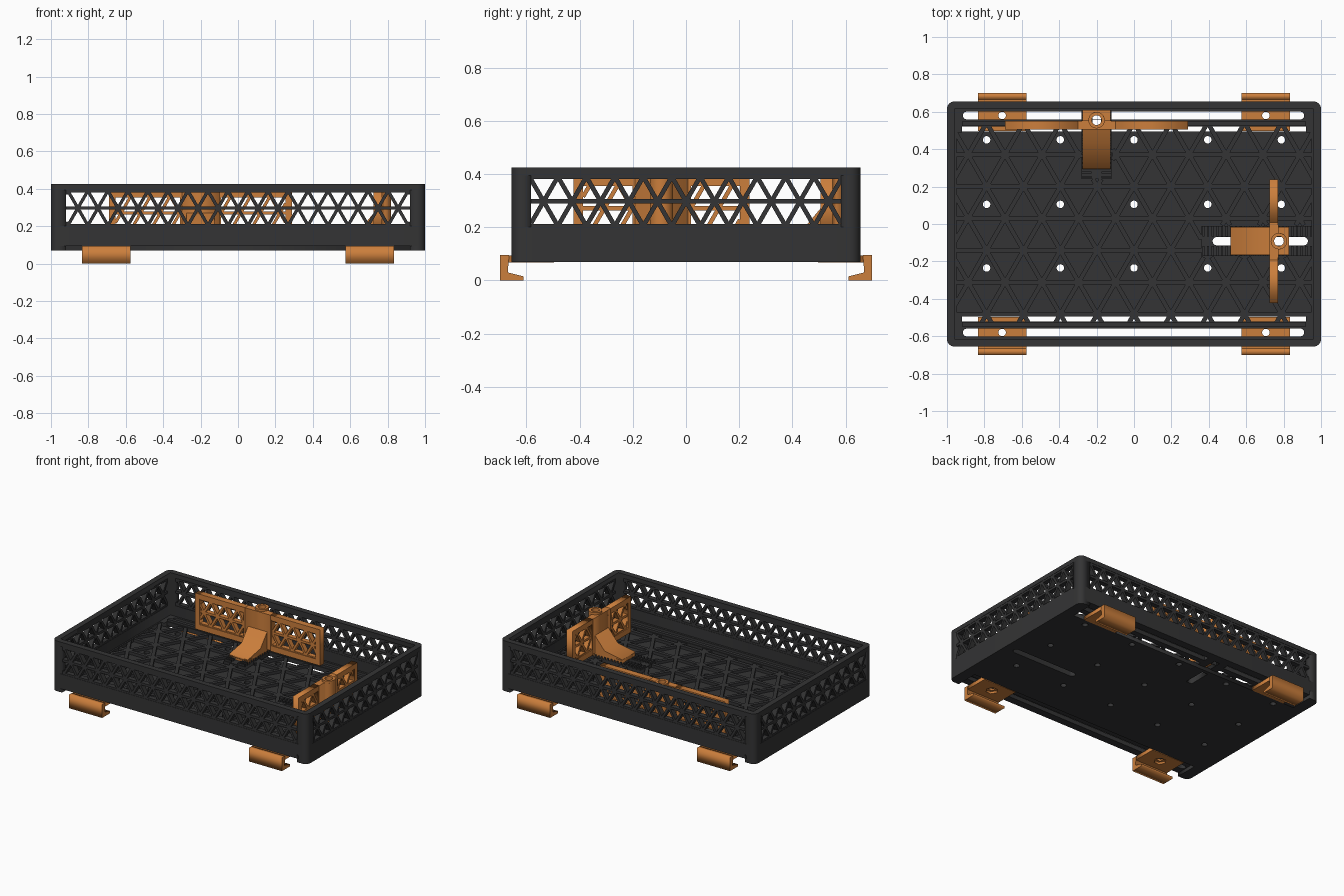
import bpy, bmesh, math
from mathutils import Matrix, Vector

cube = bpy.data.objects.get("Cube")
if cube:
    bpy.data.objects.remove(cube)


def material(name, rgb):
    m = bpy.data.materials.new(name)
    m.use_nodes = True
    m.diffuse_color = (*rgb, 1)
    m.node_tree.nodes["Principled BSDF"].inputs["Base Color"].default_value = (*rgb, 1)
    return m


DARK = material("charcoal plastic", (0.034, 0.034, 0.035))
ORANGE = material("orange plastic", (0.6, 0.21, 0.045))
FLAT = Matrix.Identity(4)
XZ = Matrix.Rotation(math.pi / 2, 4, 'X')          # drawing plane x-z, depth along -y
YZ = Matrix(((0, 0, 1, 0), (1, 0, 0, 0), (0, 1, 0, 0), (0, 0, 0, 1)))  # plane y-z, depth along x


def add_object(name, mesh, mat, matrix):
    mesh.transform(matrix)
    mesh.materials.clear()
    mesh.materials.append(mat)
    ob = bpy.data.objects.new(name, mesh)
    bpy.context.collection.objects.link(ob)
    return ob


def plate(name, loops, z0, z1, mat, matrix=FLAT):
    """Extruded outline; loops after the first are holes."""
    cu = bpy.data.curves.new(name, 'CURVE')
    cu.dimensions, cu.fill_mode, cu.extrude = '2D', 'BOTH', (z1 - z0) / 2
    for loop in loops:
        sp = cu.splines.new('POLY')
        sp.points.add(len(loop) - 1)
        for p, (x, y) in zip(sp.points, loop):
            p.co = (x, y, 0, 1)
        sp.use_cyclic_u = True
    tmp = bpy.data.objects.new(name + " outline", cu)
    bpy.context.collection.objects.link(tmp)
    bpy.context.view_layer.update()
    mesh = bpy.data.meshes.new_from_object(tmp.evaluated_get(bpy.context.evaluated_depsgraph_get()))
    bpy.data.objects.remove(tmp)
    mesh.name = name
    return add_object(name, mesh, mat, matrix @ Matrix.Translation((0, 0, (z0 + z1) / 2)))


def rect(x0, x1, y0, y1):
    return [(x0, y0), (x1, y0), (x1, y1), (x0, y1)]


def arc(cx, cy, r, a0, a1, n=8):
    return [(cx + r * math.cos(math.radians(a0 + (a1 - a0) * i / n)),
             cy + r * math.sin(math.radians(a0 + (a1 - a0) * i / n))) for i in range(n + 1)]


def circle(cx, cy, r, n=20):
    return arc(cx, cy, r, 0, 360, n)[:-1]


def slot(x0, x1, y, r):
    return arc(x1 - r, y, r, -90, 90) + arc(x0 + r, y, r, 90, 270)


def rounded(hx, hy, r):
    return (arc(hx - r, hy - r, r, 0, 90) + arc(r - hx, hy - r, r, 90, 180)
            + arc(r - hx, r - hy, r, 180, 270) + arc(hx - r, r - hy, r, 270, 360))


def boxes(name, spans, mat, matrix=FLAT):
    """Many boxes in one mesh, each given as x0, x1, y0, y1, z0, z1."""
    bm = bmesh.new()
    for x0, x1, y0, y1, z0, z1 in spans:
        m = Matrix.Translation(((x0 + x1) / 2, (y0 + y1) / 2, (z0 + z1) / 2))
        bmesh.ops.create_cube(bm, size=1, matrix=m @ Matrix.Diagonal((x1 - x0, y1 - y0, z1 - z0, 1)))
    mesh = bpy.data.meshes.new(name)
    bm.to_mesh(mesh)
    return add_object(name, mesh, mat, matrix)


def clip(p, d, t0, t1, r):
    """Part of the line p + t*d inside the rectangle r."""
    for k in (0, 1):
        lo, hi = r[2 * k], r[2 * k + 1]
        if abs(d[k]) < 1e-6:
            if not lo < p[k] < hi:
                return None
            continue
        a, b = sorted(((lo - p[k]) / d[k], (hi - p[k]) / d[k]))
        t0, t1 = max(t0, a), min(t1, b)
    return (t0, t1) if t1 - t0 > 0.005 else None


def lattice(name, area, origin, side, width, z0, z1, mat, matrix=FLAT, voids=()):
    """Triangular grid of bars clipped to an area, leaving voids open."""
    bm = bmesh.new()
    for angle in (0, 60, 120):
        d = Vector((math.cos(math.radians(angle)), math.sin(math.radians(angle))))
        n = Vector((-d.y, d.x))
        for i in range(-30, 31):
            p = Vector(origin) + n * (i * side * math.sqrt(3) / 2)
            span = clip(p, d, -5, 5, area)
            parts = [span] if span else []
            for v in voids:
                kept = []
                for a, b in parts:
                    c = clip(p, d, a, b, v)
                    kept += [(a, c[0]), (c[1], b)] if c else [(a, b)]
                parts = [q for q in kept if q[1] - q[0] > 0.005]
            for a, b in parts:
                c = p + d * ((a + b) / 2)
                m = Matrix.Translation((c.x, c.y, (z0 + z1) / 2)) @ Matrix.Rotation(math.radians(angle), 4, 'Z')
                bmesh.ops.create_cube(bm, size=1, matrix=m @ Matrix.Diagonal((b - a, width, z1 - z0, 1)))
    mesh = bpy.data.meshes.new(name)
    bm.to_mesh(mesh)
    return add_object(name, mesh, mat, matrix)


# Walls: lower band, top rim, corner posts and end feet
HX, HY, T, R = 1.0, 0.655, 0.04, 0.04
WX, WY = 0.92, 0.583
ring = [rounded(HX, HY, R), rect(T - HX, HX - T, T - HY, HY - T)]
plate("wall_lower_band", ring, 0.095, 0.2, DARK)
plate("wall_top_rim", ring, 0.395, 0.425, DARK)
post = [(WX, HY - T), (HX - T, HY - T), (HX - T, WY), (HX, WY)] + arc(HX - R, HY - R, R, 0, 90) + [(WX, HY)]
foot = ([(WX, -HY)] + arc(HX - R, R - HY, R, 270, 360) + arc(HX - R, HY - R, R, 0, 90)
        + [(WX, HY), (WX, 0.49), (0.95, 0.49), (0.95, -0.49), (WX, -0.49)])
for sx in (-1, 1):
    side = "left" if sx > 0 else "right"
    plate(side + "_end_foot", [[(sx * x, y) for x, y in foot]], 0.07, 0.125, DARK)
    for sy in (-1, 1):
        plate(side + "_corner_post", [[(sx * x, sy * y) for x, y in post]], 0.2, 0.395, DARK)
    # Open triangular walls
    c = sx * (HX - T / 2)
    lattice(side + "_wall_lattice", (-WY, WY, 0.2, 0.395), (0, 0.297), 0.107, 0.017,
            c - 0.018, c + 0.018, DARK, YZ)
    c = sx * (HY - T / 2)
    lattice(("front" if sx > 0 else "back") + "_wall_lattice", (-WX, WX, 0.2, 0.395), (0, 0.297),
            0.107, 0.017, c - 0.018, c + 0.018, DARK, XZ)

# Floor with screw holes and adjustment slots
AX, AY = -0.2, -0.092
side_slot = slot(0.42, 0.93, AY, 0.0225)
back_slot = rect(AX - 0.0225, AX + 0.0225, 0.31, 0.47)
holes = [circle(i * 0.394, y, 0.02) for i in range(-2, 3) for y in (0.45, 0.105, -0.235)]
plate("floor", [rect(-0.965, 0.965, -0.495, 0.495), side_slot, back_slot] + holes, 0.07, 0.1, DARK)
voids = [(0.36, 0.97, AY - 0.085, AY + 0.085), (AX - 0.085, AX + 0.085, 0.24, 0.54)]
voids += [(i * 0.394 - 0.02, i * 0.394 + 0.02, y - 0.02, y + 0.02)
          for i in range(-2, 3) for y in (0.45, 0.105, -0.235)]
lattice("floor_ribs", (-0.96, 0.96, -0.53, 0.53), (0.0985, 0.03), 0.197, 0.024, 0.095, 0.12, DARK, voids=voids)

# Slotted rails along front and back
for s in (-1, 1):
    inner = [(-0.965, 0.52), (0.965, 0.52)]
    if s > 0:
        inner[1:1] = [(AX - 0.025, 0.52), (AX - 0.025, 0.555), (AX + 0.025, 0.555), (AX + 0.025, 0.52)]
    outline = inner + [(0.965, 0.62), (-0.965, 0.62)]
    loops = [outline, slot(-0.915, 0.91, 0.58, 0.021)]
    plate("slotted_rail", [[(x, s * y) for x, y in lp] for lp in loops], 0.095, 0.125, DARK)
    y0, y1 = sorted((s * 0.525, s * 0.548))
    spans = [(-0.92, 0.92, y0, y1, 0.12, 0.14)]
    if s > 0:
        spans = [(-0.92, AX - 0.08, y0, y1, 0.12, 0.14), (AX + 0.08, 0.92, y0, y1, 0.12, 0.14)]
    boxes("rail_ridge", spans, DARK)

# Ribbed tracks for the sliding stops
plate("side_track", [rect(0.36, 0.965, AY - 0.08, AY + 0.08), side_slot], 0.095, 0.125, DARK)
plate("back_track", [rect(AX - 0.08, AX + 0.08, 0.24, 0.62),
                     rect(AX - 0.0225, AX + 0.0225, 0.31, 0.59)], 0.095, 0.125, DARK)
for name, start, count, place in (
        ("side_track_teeth", 0.365, 24, Matrix.Translation((0, AY, 0))),
        ("back_track_teeth", 0.245, 15, Matrix.Translation((AX, 0, 0)) @ Matrix(((0, 1, 0, 0), (1, 0, 0, 0), (0, 0, 1, 0), (0, 0, 0, 1))))):
    teeth = boxes(name, [(start + i * 0.025, start + i * 0.025 + 0.012, min(s * 0.026, s * 0.08),
                          max(s * 0.026, s * 0.08), 0.12, 0.137) for i in range(count) for s in (-1, 1)],
                  DARK, place)


# Sliding stops: slotted foot, ramp, screw column and latticed panel
def stop(name, half, place):
    hole = circle(0, 0, 0.026)
    plate(name + "_base", [rect(-0.075, 0.075, -0.055, 0.26), hole], 0.125, 0.15, ORANGE, place)
    ramp = [(0.045, 0.14), (0.26, 0.14), (0.26, 0.155), (0.125, 0.18), (0.05, 0.27), (0.045, 0.27)]
    plate(name + "_ramp", [ramp], -0.075, 0.075, ORANGE, place @ YZ)
    column = [(0.1, 0.05), (-0.1, 0.05), (-0.1, 0.005), (-0.044, 0)] + arc(0, 0, 0.044, 180, 360, 14)[1:] + [(0.1, 0.005)]
    plate(name + "_column", [column, hole], 0.145, 0.395, ORANGE, place)
    plate(name + "_screw_boss", [circle(0, 0, 0.044), hole], 0.395, 0.41, ORANGE, place)
    for s in (-1, 1):
        a, b = sorted((s * 0.1, s * half))
        c, d = sorted((s * 0.11, s * (half - 0.035)))
        plate(name + "_panel_frame", [rect(a, b, 0.14, 0.395), rect(c, d, 0.18, 0.362)],
              -0.05, -0.005, ORANGE, place @ XZ)
        lattice(name + "_panel_lattice", (c, d, 0.18, 0.362), (s * 0.11, 0.271), 0.105, 0.016,
                -0.045, -0.01, ORANGE, place @ XZ)


stop("back_stop", 0.49, Matrix.Translation((AX, 0.555, 0)) @ Matrix.Rotation(math.pi, 4, 'Z'))
stop("side_stop", 0.33, Matrix.Translation((0.775, AY, 0)) @ Matrix.Rotation(math.pi / 2, 4, 'Z'))

# Hooked mounting clamps with a hexagonal nut pocket
hook = [(0.7, 0), (0.7, 0.095), (0.665, 0.095), (0.67, 0.03), (0.61, 0.015), (0.61, 0)]
for sx in (-1, 1):
    for sy in (-1, 1):
        x = sx * 0.705
        plate("clamp_hook", [[(sy * y, z) for y, z in hook]], x - 0.13, x + 0.13, ORANGE, YZ)
        y0, y1 = sorted((sy * 0.497, sy * 0.668))
        outline = rect(x - 0.13, x + 0.13, y0, y1)
        plate("clamp_top", [outline, circle(x, sy * 0.58, 0.02)], 0.083, 0.0945, ORANGE)
        plate("clamp_nut_pocket", [outline, circle(x, sy * 0.58, 0.04, 6)], 0.068, 0.083, ORANGE)
